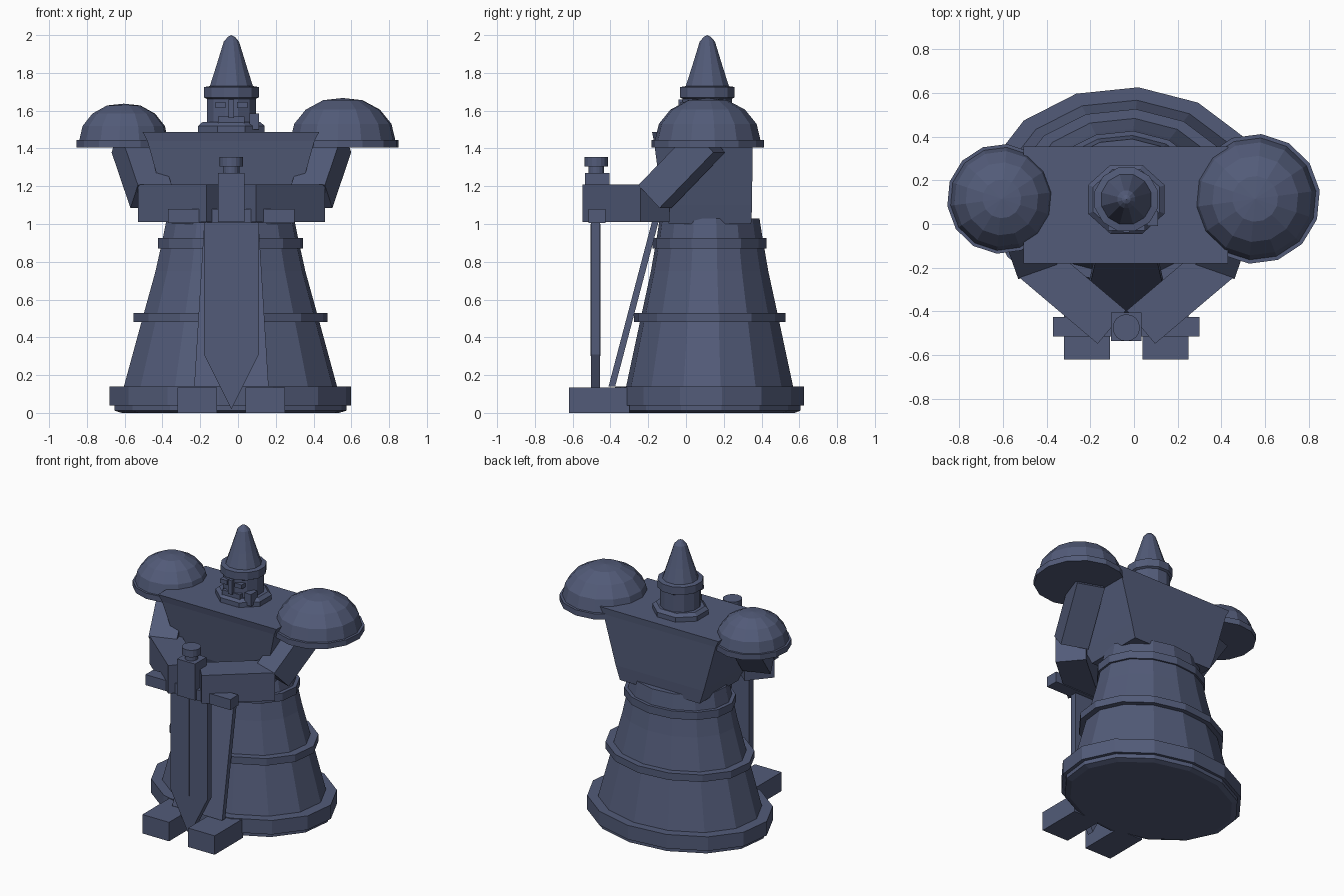
import bpy, bmesh, math
from mathutils import Vector, Matrix

if "Cube" in bpy.data.objects:
    bpy.data.objects.remove(bpy.data.objects["Cube"])

# Single painted colour
slate = bpy.data.materials.new("slate_blue")
slate.use_nodes = True
COLOUR = (0.085, 0.105, 0.19, 1)
slate.diffuse_color = COLOUR
slate.node_tree.nodes["Principled BSDF"].inputs["Base Color"].default_value = COLOUR

MID = -0.035  # plane the figure is mirrored about


def finish(name, bm):
    bmesh.ops.recalc_face_normals(bm, faces=bm.faces)
    mesh = bpy.data.meshes.new(name)
    bm.to_mesh(mesh)
    bm.free()
    obj = bpy.data.objects.new(name, mesh)
    mesh.materials.append(slate)
    bpy.context.collection.objects.link(obj)
    return obj


def loft(name, rings):
    """Skin a stack of equal point rings and cap both ends."""
    bm = bmesh.new()
    loops = [[bm.verts.new(p) for p in ring] for ring in rings]
    n = len(loops[0])
    for low, high in zip(loops, loops[1:]):
        for i in range(n):
            j = (i + 1) % n
            bm.faces.new((low[i], low[j], high[j], high[i]))
    bm.faces.new(loops[0][::-1])
    bm.faces.new(loops[-1])
    bmesh.ops.remove_doubles(bm, verts=bm.verts, dist=0.0005)
    return finish(name, bm)


def lathe(name, centre, profile, sides, squash=1.0, turn=0.0):
    """Stack of (radius, height) rings, optionally flattened in y."""
    cx, cy = centre
    angles = [math.radians(turn) + math.tau * i / sides for i in range(sides)]
    return loft(name, [[(cx + r * math.cos(a), cy + r * squash * math.sin(a), z)
                        for a in angles] for r, z in profile])


def box(name, x, y, z):
    bm = bmesh.new()
    bmesh.ops.create_cube(bm, size=1)
    for v in bm.verts:
        v.co = Vector([(r[0] + r[1]) / 2 + c * (r[1] - r[0])
                       for c, r in zip(v.co, (x, y, z))])
    return finish(name, bm)


def beam(name, start, end, width, height):
    """Square bar from start to end with its width kept level."""
    a, b = Vector(start), Vector(end)
    d = (b - a).normalized()
    side = d.cross(Vector((0, 0, 1))).normalized() * width / 2
    up = side.normalized().cross(d) * height / 2
    return loft(name, [[p - side - up, p + side - up, p + side + up, p - side + up]
                       for p in (a, b)])


def rect(x0, x1, y0, y1, z):
    return [(x0, y0, z), (x1, y0, z), (x1, y1, z), (x0, y1, z)]


# Robe with its hem and bands, oval in plan
robe_centre = (-0.04, 0.125)
robe_parts = {
    "robe": [(0.58, 0.1), (0.47, 0.5), (0.4, 0.75), (0.36, 0.93), (0.34, 1.03)],
    "hem": [(0.58, 0.0), (0.62, 0.012), (0.62, 0.04), (0.645, 0.04),
            (0.645, 0.14), (0.57, 0.14)],
    "lower_band": [(0.45, 0.48), (0.517, 0.48), (0.517, 0.53), (0.45, 0.53)],
    "upper_band": [(0.35, 0.87), (0.388, 0.87), (0.388, 0.925), (0.35, 0.925)],
}
for name, profile in robe_parts.items():
    lathe(name, robe_centre, profile, 14, 0.78, 7.5)

# Torso flaring up to the shoulders, with a thin top rim
loft("torso", [rect(-0.35, 0.28, -0.09, 0.345, 1.0),
               rect(-0.385, 0.31, -0.125, 0.35, 1.1),
               rect(-0.48, 0.405, -0.17, 0.352, 1.44),
               rect(-0.505, 0.43, -0.18, 0.355, 1.487)])

# Slanted apron panel on the front of the robe
loft("apron", [
    [(MID - w, y, z), (MID + w, y, z), (MID + w, y + 0.035, z), (MID - w, y + 0.035, z)]
    for w, y, z in ((0.197, -0.41, 0.14), (0.14, -0.165, 1.07))])

# Paired limbs, feet and shoulder domes
for side, word, radius, dome_x, peak in ((-1, "right", 0.252, -0.605, 1.637),
                                         (1, "left", 0.298, 0.555, 1.667)):
    def mx(d):
        return MID + side * d

    beam(word + "_upper_arm", (mx(0.525), 0.12, 1.44), (mx(0.425), -0.165, 1.145), 0.19, 0.17)
    beam(word + "_forearm", (mx(0.43), -0.165, 1.11), (mx(0.067), -0.472, 1.11), 0.2, 0.2)
    box(word + "_foot", sorted((mx(0.075), mx(0.285))), (-0.62, -0.3), (0, 0.135))
    rise = peak - 1.44
    dome = [(0.8, 1.405), (1, 1.405), (1, 1.445), (0.94, 1.445)]
    dome += [(0.94 * math.cos(t), 1.445 + rise * math.sin(t))
             for t in (math.radians(d) for d in (22, 45, 68))] + [(0, peak)]
    lathe(word + "_shoulder_dome", (dome_x, 0.115),
          [(r * radius, z) for r, z in dome], 14, 1.0, 7.5)

# Sword standing point down between the feet
blade = [(-0.145, 1.02), (-0.145, 0.31), (0, 0.02), (0.145, 0.31), (0.145, 1.02)]
loft("sword_blade", [[(MID + x, y, z) for x, z in blade] for y in (-0.503, -0.455)])
box("sword_ridge", (MID - 0.004, MID + 0.004), (-0.506, -0.452), (0.3, 1.0))
box("sword_guard", (-0.37, 0.3), (-0.515, -0.425), (1.005, 1.08))
box("sword_grip_block", (MID - 0.07, MID + 0.07), (-0.535, -0.405), (1.01, 1.27))
lathe("sword_pommel", (MID, -0.475),
      [(0.042, 1.26), (0.042, 1.305), (0.062, 1.305), (0.062, 1.355)], 16)

# Collar, head and pointed helmet
head = (MID, 0.113)
lathe("collar", head, [(0.19, 1.48), (0.19, 1.52), (0.165, 1.54)], 8, 0.9, 22.5)
lathe("head", head, [(0.135, 1.53), (0.135, 1.67)], 12, 1, 15)
lathe("helmet", head, [(0.13, 1.66), (0.15, 1.67), (0.15, 1.725), (0.118, 1.73),
                       (0.085, 1.83), (0.042, 1.965), (0.02, 1.99), (0, 2.0)], 12, 1, 15)

# Face guard details
box("nose_guard", (MID - 0.015, MID + 0.015), (-0.04, 0.0), (1.56, 1.66))
box("mouth_guard", (MID - 0.07, MID + 0.07), (-0.028, 0.02), (1.53, 1.57))
for s, word in ((-1, "right"), (1, "left")):
    box(word + "_brow", sorted((MID + s * 0.03, MID + s * 0.085)), (-0.03, 0.02), (1.615, 1.645))
box("cheek_clasp", (0.06, 0.11), (-0.01, 0.06), (1.5, 1.585))
